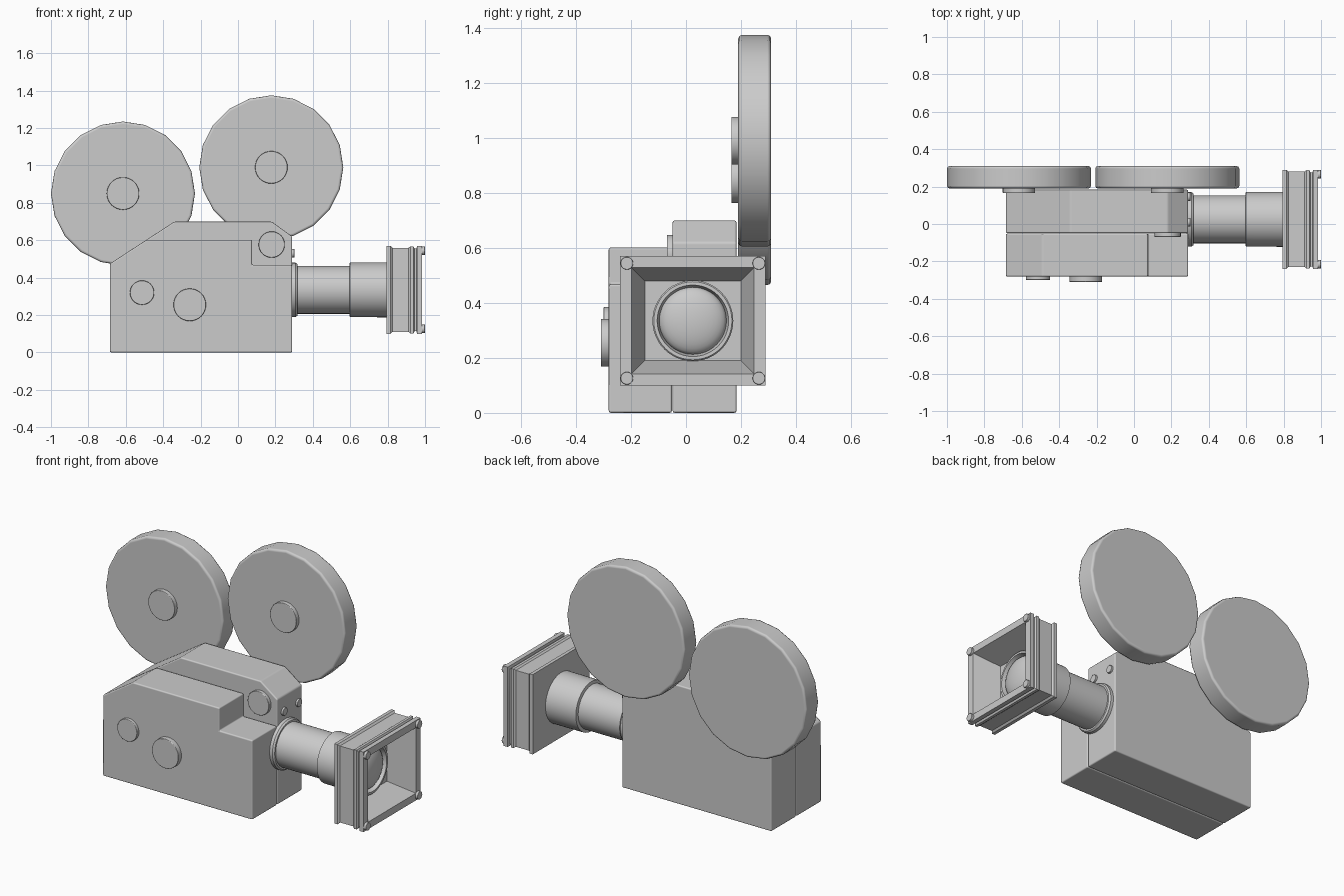
import bpy, bmesh, math
from mathutils import Matrix, Vector

if "Cube" in bpy.data.objects:
    bpy.data.objects.remove(bpy.data.objects["Cube"])

LENS_Y, LENS_Z = 0.025, 0.335


def finish(name, bm, bevel=0.0, segments=2):
    bmesh.ops.recalc_face_normals(bm, faces=bm.faces)
    mesh = bpy.data.meshes.new(name)
    bm.to_mesh(mesh)
    bm.free()
    ob = bpy.data.objects.new(name, mesh)
    bpy.context.collection.objects.link(ob)
    bpy.ops.object.select_all(action='DESELECT')
    ob.select_set(True)
    bpy.context.view_layer.objects.active = ob
    bpy.ops.object.shade_smooth_by_angle(angle=math.radians(30))
    if bevel:
        m = ob.modifiers.new("Bevel", 'BEVEL')
        m.width = bevel
        m.segments = segments
        m.limit_method = 'ANGLE'
        m.angle_limit = math.radians(25)
        m.harden_normals = True
    return ob


def slab(name, profile, y0, y1, bevel):
    """Extrude an x-z outline from y0 to y1."""
    bm = bmesh.new()
    face = bm.faces.new([bm.verts.new((x, y0, z)) for x, z in profile])
    new = bmesh.ops.extrude_face_region(bm, geom=[face])["geom"]
    bmesh.ops.translate(bm, vec=(0, y1 - y0, 0),
                        verts=[v for v in new if isinstance(v, bmesh.types.BMVert)])
    return finish(name, bm, bevel)


def disc(name, axis, start, end, radius, sides=32, bevel=0.004):
    """Cylinder between two points along the x or y axis."""
    bm = bmesh.new()
    a, b = Vector(start), Vector(end)
    rot = Matrix.Rotation(math.pi / 2, 4, 'X' if axis == 'y' else 'Y')
    bmesh.ops.create_cone(bm, cap_ends=True, segments=sides, radius1=radius,
                          radius2=radius, depth=(b - a).length,
                          matrix=Matrix.Translation((a + b) / 2) @ rot)
    return finish(name, bm, bevel)


def lathe(name, profile, sides=48):
    """Revolve (x, radius) points around the lens axis."""
    bm = bmesh.new()
    vs = [bm.verts.new((x, LENS_Y, LENS_Z + r)) for x, r in profile]
    es = [bm.edges.new(p) for p in zip(vs, vs[1:])]
    bmesh.ops.spin(bm, geom=vs + es, cent=(0, LENS_Y, LENS_Z), axis=(1, 0, 0),
                   angle=2 * math.pi, steps=sides, use_merge=True)
    bmesh.ops.remove_doubles(bm, verts=bm.verts, dist=1e-5)
    return finish(name, bm)


# Two body halves
slab("body_rear_half", [(-0.685, 0), (0.29, 0), (0.29, 0.62), (0.18, 0.7),
                        (-0.34, 0.7), (-0.685, 0.475)], -0.049, 0.184, 0.008)
slab("body_front_half", [(-0.685, 0), (0.29, 0), (0.29, 0.468), (0.075, 0.468),
                         (0.075, 0.602), (-0.49, 0.602), (-0.685, 0.475)],
     -0.281, -0.051, 0.008)

# Film reels with hubs
for tag, x, z in (("rear", -0.615, 0.85), ("front", 0.178, 0.99)):
    disc(tag + "_film_reel", 'y', (x, 0.19, z), (x, 0.31, z), 0.385, 20, 0.014)
    disc(tag + "_reel_hub", 'y', (x, 0.165, z), (x, 0.195, z), 0.087)

# Knobs on the body side
disc("small_knob", 'y', (-0.513, -0.30, 0.32), (-0.513, -0.27, 0.32), 0.065)
disc("large_knob", 'y', (-0.258, -0.31, 0.255), (-0.258, -0.27, 0.255), 0.087)
disc("upper_knob", 'y', (0.18, -0.07, 0.577), (0.18, -0.04, 0.577), 0.07)

# Small bolts above the lens
for i, y in enumerate((0.01, 0.145)):
    disc(f"face_bolt_{i}", 'x', (0.28, y, 0.53), (0.302, y, 0.53), 0.023, 20, 0.003)

# Stepped lens barrel with recessed front ring
lathe("lens_barrel", [(0.28, 0), (0.28, 0.145), (0.308, 0.145), (0.318, 0.138),
                      (0.318, 0.128), (0.595, 0.128), (0.598, 0.146),
                      (0.855, 0.147), (0.86, 0.142), (0.86, 0.13),
                      (0.83, 0.122), (0.83, 0)])
dome = [(0.83 + 0.045 * math.cos(t), 0.122 * math.sin(t))
        for t in (i * math.pi / 16 for i in range(9))]
dome[0] = (dome[0][0], 0)
lathe("lens_glass", dome)

# Matte box: rectangular rings (x, inset) lofted around the outside and into the hood
rings = [(0.795, 0), (0.815, 0), (0.825, 0.01), (0.912, 0.01), (0.922, 0.002),
         (0.938, 0.002), (0.944, 0.014), (0.954, 0.014), (0.958, 0), (0.985, 0),
         (0.985, 0.042), (0.83, 0.09)]
bm = bmesh.new()
loops = []
for x, inset in rings:
    hy, hz = 0.265 - inset, 0.235 - inset
    loops.append([bm.verts.new((x, LENS_Y + sy * hy, LENS_Z + sz * hz))
                  for sy, sz in ((-1, -1), (1, -1), (1, 1), (-1, 1))])
for a, b in zip(loops, loops[1:]):
    for i in range(4):
        j = (i + 1) % 4
        bm.faces.new((a[i], a[j], b[j], b[i]))
bm.faces.new(loops[0])
bm.faces.new(loops[-1])
finish("matte_box", bm)

# Corner bolts on the matte box
for sy in (-1, 1):
    for sz in (-1, 1):
        y, z = LENS_Y + sy * 0.24, LENS_Z + sz * 0.209
        disc("matte_box_bolt", 'x', (0.975, y, z), (1.0, y, z), 0.023, 20, 0.003)
